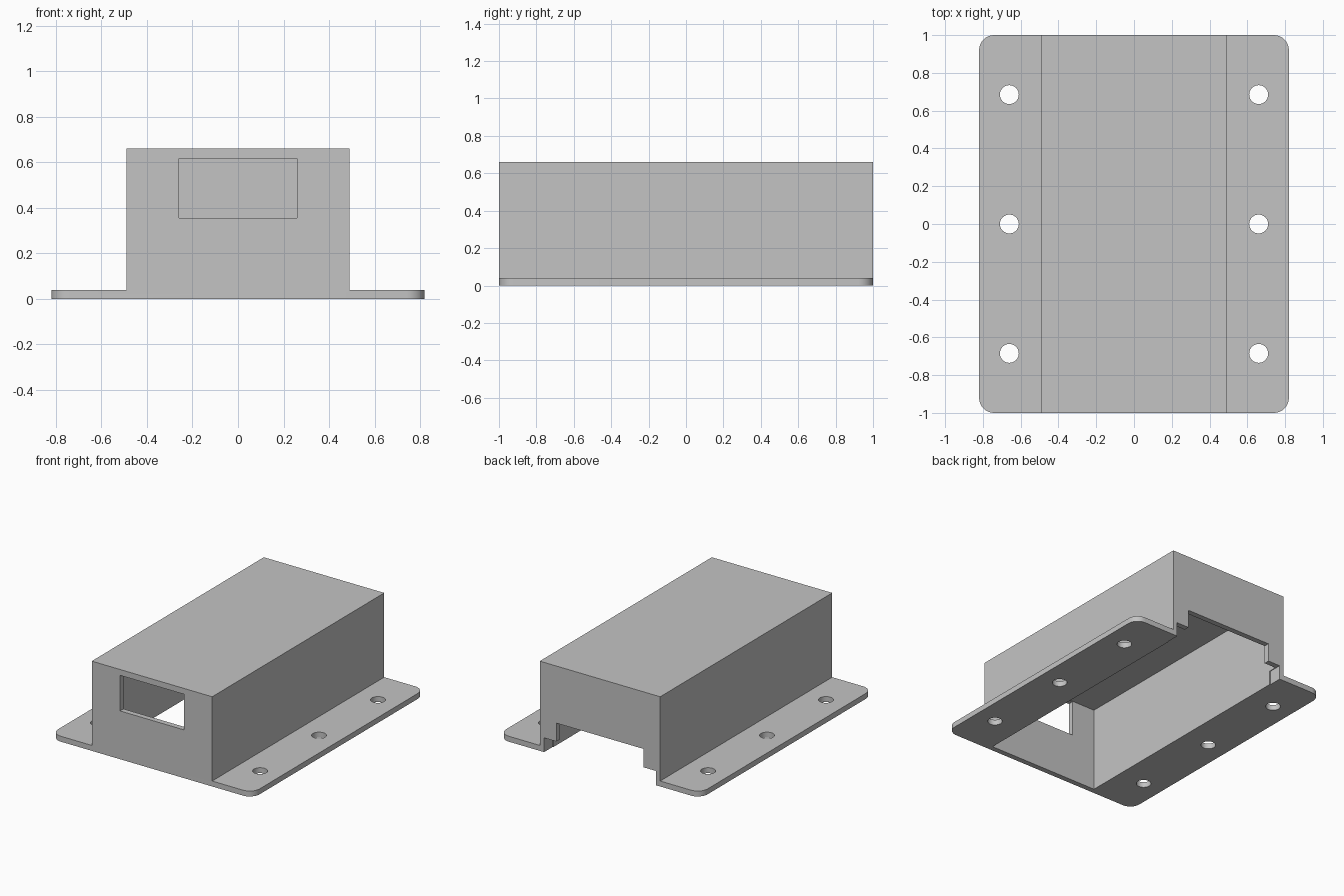
import bpy, bmesh, math
from mathutils import Matrix

default = bpy.data.objects.get("Cube")
if default:
    bpy.data.objects.remove(default, do_unlink=True)

HALF_LENGTH = 1.0
FLANGE_X, FLANGE_TOP, CORNER = 0.82, 0.04, 0.08
BOX_X, BOX_TOP, WALL = 0.49, 0.66, 0.04

grey = bpy.data.materials.new("plain_grey")
grey.use_nodes = True
colour = (0.55, 0.55, 0.55, 1)
grey.diffuse_color = colour
grey.node_tree.nodes["Principled BSDF"].inputs["Base Color"].default_value = colour


def make_object(name, bm):
    bmesh.ops.recalc_face_normals(bm, faces=bm.faces)
    mesh = bpy.data.meshes.new(name)
    bm.to_mesh(mesh)
    bm.free()
    mesh.materials.append(grey)
    obj = bpy.data.objects.new(name, mesh)
    bpy.context.collection.objects.link(obj)
    return obj


def extrude_profile(half, y0, y1):
    """Mirror a right-hand x/z outline across x = 0 and extrude it along y."""
    outline = half + [(-x, z) for x, z in reversed(half)]
    bm = bmesh.new()
    face = bm.faces.new([bm.verts.new((x, y0, z)) for x, z in outline])
    new = bmesh.ops.extrude_face_region(bm, geom=[face])["geom"]
    verts = [v for v in new if isinstance(v, bmesh.types.BMVert)]
    bmesh.ops.translate(bm, verts=verts, vec=(0, y1 - y0, 0))
    return bm


# Body: box and mounting flanges in one profile
bm = extrude_profile([(FLANGE_X, 0), (FLANGE_X, FLANGE_TOP), (BOX_X, FLANGE_TOP),
                      (BOX_X, BOX_TOP)], -HALF_LENGTH, HALF_LENGTH)
# Rounded flange corners
corners = [e for e in bm.edges
           if all(abs(v.co.x) > FLANGE_X - 0.01 for v in e.verts)
           and abs(e.verts[0].co.y - e.verts[1].co.y) < 0.01
           and abs(e.verts[0].co.x - e.verts[1].co.x) < 0.01]
bmesh.ops.bevel(bm, geom=corners, offset=CORNER, segments=10, profile=0.5,
                affect='EDGES')
body = make_object("enclosure_body", bm)

# Cavity open underneath, front window, stepped opening in the back wall
inner = HALF_LENGTH - WALL
cutters = [
    make_object("cavity_cutter", extrude_profile(
        [(BOX_X - WALL, -0.2), (BOX_X - WALL, BOX_TOP - WALL)], -inner, inner)),
    make_object("window_cutter", extrude_profile(
        [(0.26, 0.355), (0.26, 0.617)], -1.2, -0.8)),
    make_object("back_opening_cutter", extrude_profile(
        [(0.455, -0.1), (0.455, 0.105), (0.355, 0.105), (0.355, 0.24)], 0.9, 1.2)),
]

# Screw holes
bm = bmesh.new()
for x in (-0.66, 0.66):
    for y in (-0.685, 0, 0.685):
        bmesh.ops.create_cone(bm, cap_ends=True, segments=32, radius1=0.05,
                              radius2=0.05, depth=0.4,
                              matrix=Matrix.Translation((x, y, 0)))
cutters.append(make_object("screw_hole_cutter", bm))

bpy.ops.object.select_all(action='DESELECT')
body.select_set(True)
bpy.context.view_layer.objects.active = body
for cutter in cutters:
    mod = body.modifiers.new(cutter.name, 'BOOLEAN')
    mod.operation = 'DIFFERENCE'
    mod.solver = 'EXACT'
    mod.object = cutter
    cutter.hide_render = True
    bpy.ops.object.modifier_apply(modifier=mod.name)
    bpy.data.objects.remove(cutter, do_unlink=True)

bpy.ops.object.shade_smooth_by_angle(angle=math.radians(30))
